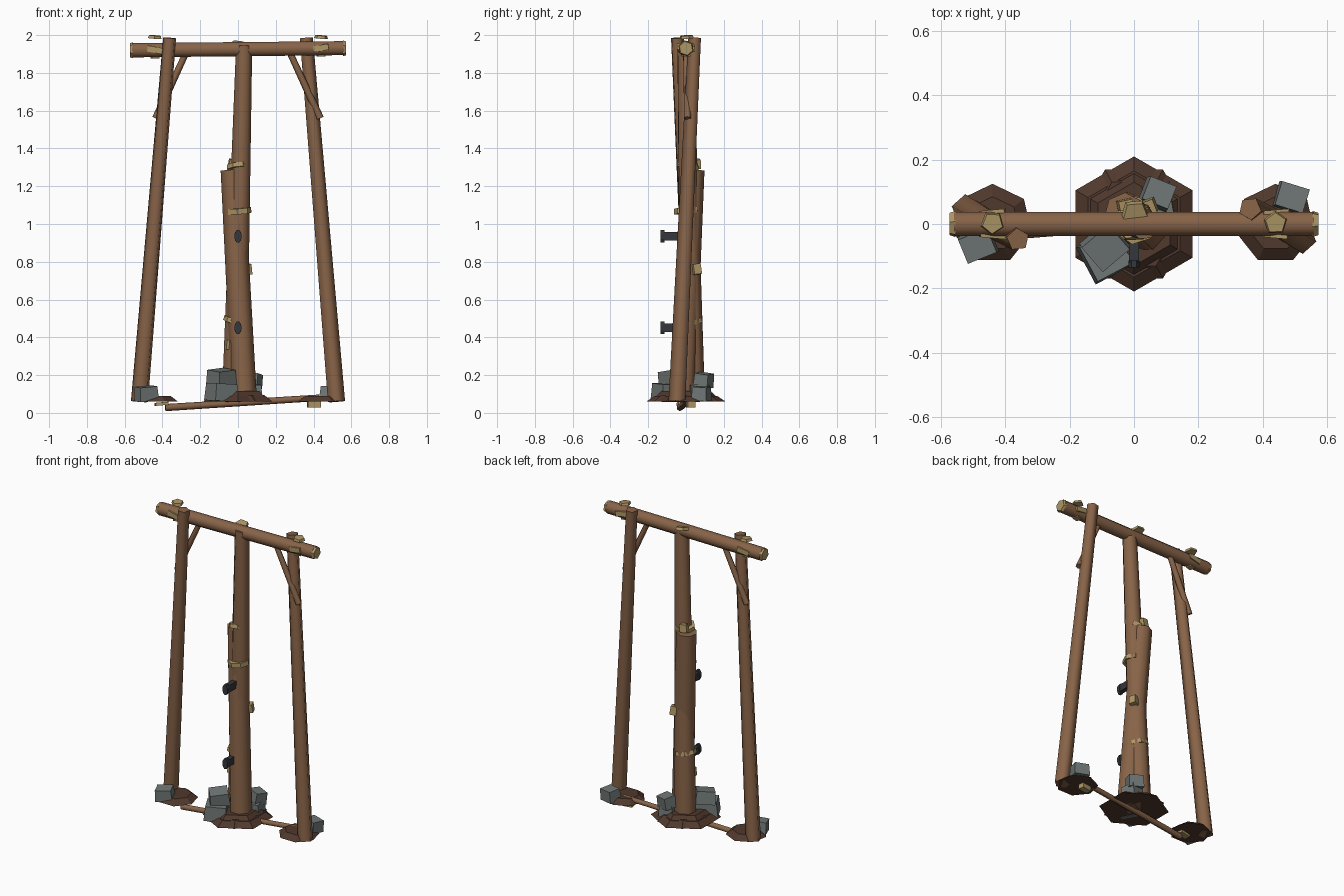
import bpy, bmesh, math
from mathutils import Vector, Matrix, Euler

if "Cube" in bpy.data.objects:
    bpy.data.objects.remove(bpy.data.objects["Cube"])


def material(name, rgb):
    m = bpy.data.materials.new(name)
    m.diffuse_color = (*rgb, 1)
    m.use_nodes = True
    m.node_tree.nodes["Principled BSDF"].inputs["Base Color"].default_value = m.diffuse_color
    return m


WOOD = material("brown wood", (0.245, 0.125, 0.064))
DIRT = material("dark earth", (0.080, 0.040, 0.026))
STONE = material("grey stone", (0.160, 0.185, 0.180))
ROPE = material("tan rope", (0.420, 0.305, 0.130))
IRON = material("dark iron", (0.036, 0.038, 0.044))


def finish(name, bm, mat):
    bmesh.ops.recalc_face_normals(bm, faces=bm.faces)
    me = bpy.data.meshes.new(name)
    bm.to_mesh(me)
    bm.free()
    me.materials.append(mat)
    ob = bpy.data.objects.new(name, me)
    bpy.context.collection.objects.link(ob)
    return ob


def log(name, a, b, r1, r2, sides, mat=WOOD, spin=0, smooth=True):
    """Tapered prism from point a to point b."""
    a, b = Vector(a), Vector(b)
    d = b - a
    bm = bmesh.new()
    bmesh.ops.create_cone(bm, cap_ends=True, segments=sides, radius1=r1, radius2=r2, depth=d.length)
    for f in bm.faces:
        f.smooth = smooth and abs(f.normal.z) < 0.9
    rot = d.to_track_quat('Z', 'Y').to_matrix().to_4x4()
    bm.transform(Matrix.Translation((a + b) / 2) @ rot @ Matrix.Rotation(math.radians(spin), 4, 'Z'))
    return finish(name, bm, mat)


def block(name, loc, size, rot, mat, taper=1.0):
    """Box with a slightly narrower top, rotated in degrees."""
    bm = bmesh.new()
    bmesh.ops.create_cube(bm, size=1)
    for v in bm.verts:
        k = taper if v.co.z > 0 else 1
        v.co = Vector((v.co.x * size[0] * k, v.co.y * size[1] * k, v.co.z * size[2]))
    e = Euler([math.radians(d) for d in rot]).to_matrix().to_4x4()
    bm.transform(Matrix.Translation(loc) @ e)
    return finish(name, bm, mat)


def slab(name, loc, r1, r2, h, sides, spin, mat, tilt=(0, 0)):
    """Flat tapered polygon, used for mounds and rope knots."""
    t = Vector((math.sin(math.radians(tilt[1])), -math.sin(math.radians(tilt[0])), 1)).normalized() * h / 2
    c = Vector(loc)
    return log(name, c - t, c + t, r1, r2, sides, mat, spin, False)


# Crossbeam with roped ends
log("crossbeam", (-0.56, 0, 1.92), (0.56, 0, 1.931), 0.041, 0.040, 8, WOOD, 22.5)
for s, side in ((-1, "left"), (1, "right")):
    zb = 1.925 + s * 0.005
    log(side + "_beam_end_wrap", (s * 0.555, 0, zb), (s * 0.573, 0, zb), 0.043, 0.037, 6, ROPE, 10, False)
    slab(side + "_beam_knot", (s * 0.44, 0.003, 1.99), 0.038, 0.033, 0.016, 5, 20 * s, ROPE, (3, 4))
    for f in (-1, 1):
        block(side + "_beam_lashing", (s * 0.44, f * 0.038, zb + 0.002), (0.08, 0.012, 0.032),
              (0, 10 * s * f, 5 * f), ROPE)
    block(side + "_beam_under_lashing", (s * 0.44, 0, zb - 0.039), (0.04, 0.04, 0.008), (0, 0, 15), ROPE)

    # Leaning side posts, one in front of the beam and one behind it
    log(side + "_post", (s * 0.520, -s * 0.045, 0.06), (s * 0.361, s * 0.048, 1.985), 0.048, 0.036, 5,
        WOOD, 18)
    # Corner braces
    log(side + "_brace", (s * 0.435, s * 0.008, 1.56), (s * 0.278, 0, 1.90), 0.020, 0.017, 6)

    # Earth mound and stone at each foot
    slab(side + "_foot_mound", (s * 0.44, 0, 0.075), 0.125, 0.085, 0.03, 7, 180, DIRT)

block("left_foot_stone", (-0.485, -0.065, 0.102), (0.105, 0.088, 0.075), (4, -5, 22), STONE, 0.92)
block("right_foot_stone", (0.490, 0.082, 0.102), (0.098, 0.083, 0.072), (-4, 3, -17), STONE, 0.92)

# Two crossed logs forming the middle post
log("tall_middle_log", (-0.020, 0.033, 0.06), (0.032, -0.005, 1.945), 0.068, 0.044, 7)
log("short_middle_log", (0.035, -0.020, 0.06), (-0.030, 0.035, 1.285), 0.068, 0.063, 7, WOOD, 25)
slab("top_knot", (0.003, 0.032, 1.953), 0.046, 0.040, 0.018, 5, 10, ROPE, (14, 8))

# Central earth mound in two layers
slab("middle_mound_lower", (0, 0, 0.075), 0.21, 0.165, 0.03, 6, 0, DIRT)
slab("middle_mound_turned", (0, 0, 0.078), 0.196, 0.150, 0.034, 6, 30, DIRT).scale.x = 0.92
slab("middle_mound_upper", (0, 0, 0.102), 0.158, 0.130, 0.026, 6, 0, DIRT)

# Stones piled against the middle post
for name, loc, size, rot in (
    ("front_stone_lower", (-0.088, -0.098, 0.108), (0.135, 0.13, 0.092), (0, 3, 28)),
    ("front_stone_upper", (-0.088, -0.070, 0.188), (0.120, 0.11, 0.080), (7, -6, 40)),
    ("back_stone_lower", (0.075, 0.070, 0.108), (0.090, 0.105, 0.085), (3, 0, 10)),
    ("back_stone_upper", (0.074, 0.094, 0.172), (0.094, 0.082, 0.075), (-8, 5, -22)),
):
    block(name, loc, size, rot, STONE, 0.92)

# Rope bindings around the middle logs
slab("rope_upper", (0.000, 0.008, 1.305), 0.062, 0.060, 0.024, 7, 0, ROPE, (-12, -6))
block("rope_upper_knot", (-0.027, 0.060, 1.318), (0.045, 0.030, 0.050), (5, 8, 12), ROPE)
slab("rope_middle", (0.004, 0.003, 1.07), 0.067, 0.066, 0.030, 7, 12, ROPE, (4, -4))
block("rope_side_knot", (0.048, 0.055, 0.76), (0.040, 0.042, 0.055), (6, -8, 20), ROPE)
slab("rope_lower", (-0.008, 0.020, 0.49), 0.070, 0.068, 0.026, 7, 20, ROPE, (6, 12))
block("rope_low_knot", (-0.054, -0.008, 0.36), (0.020, 0.030, 0.050), (0, 5, 15), ROPE)

# Iron pegs on the front
for z in (0.45, 0.935):
    block("peg_shaft", (0, -0.075, z), (0.030, 0.09, 0.046), (0, 0, 0), IRON)
    head = log("peg_head", (0, -0.113, 0), (0, -0.135, 0), 0.036, 0.036, 8, IRON, 22.5, False)
    head.location.z = z
    head.scale.x = 0.52

# Low tie bar on the ground with rope lashings
log("ground_bar", (-0.385, -0.032, 0.028), (0.43, 0.030, 0.080), 0.019, 0.017, 6)
block("right_bar_lashing", (0.403, 0.025, 0.044), (0.07, 0.04, 0.030), (0, 0, 8), ROPE)
block("left_bar_lashing", (-0.405, -0.025, 0.048), (0.07, 0.04, 0.016), (0, -5, 8), ROPE)
